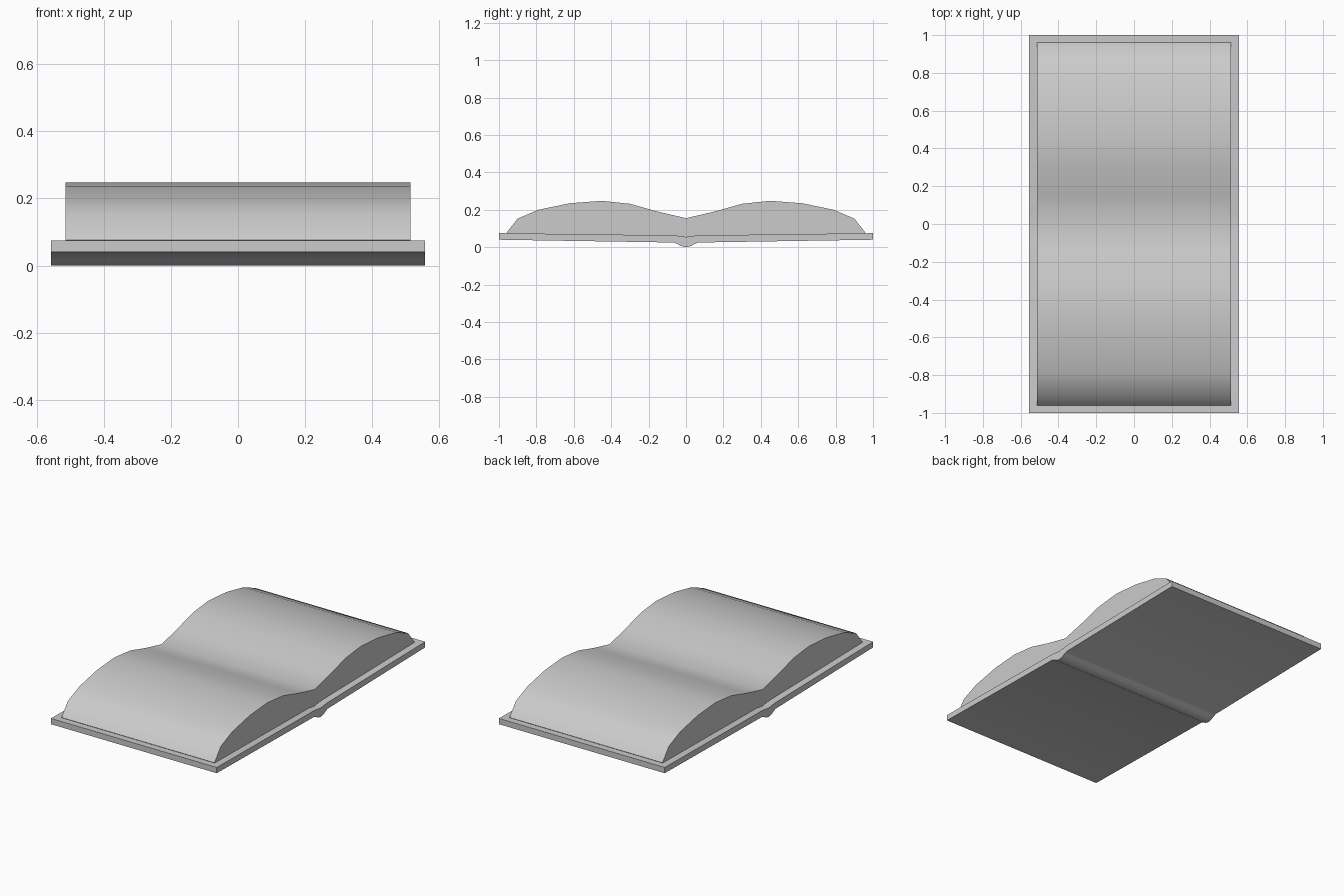
import bpy, bmesh

if "Cube" in bpy.data.objects:
    bpy.data.objects.remove(bpy.data.objects["Cube"])


def mirror_y(half):
    """Continue a half profile (starting on y = 0) to the other side."""
    return [(-y, z) for y, z in reversed(half) if y > 0] + half


def extrude_profile(name, top_half, bottom_half, half_width):
    """Sweep a closed y-z outline along x, symmetric about y = 0."""
    outline = mirror_y(top_half) + mirror_y(bottom_half)[::-1]
    bm = bmesh.new()
    left = [bm.verts.new((-half_width, y, z)) for y, z in outline]
    face = bm.faces.new(left)
    geom = bmesh.ops.extrude_face_region(bm, geom=[face])["geom"]
    moved = [g for g in geom if isinstance(g, bmesh.types.BMVert)]
    bmesh.ops.translate(bm, verts=moved, vec=(2 * half_width, 0, 0))
    bmesh.ops.recalc_face_normals(bm, faces=bm.faces)
    mesh = bpy.data.meshes.new(name)
    bm.to_mesh(mesh)
    bm.free()
    obj = bpy.data.objects.new(name, mesh)
    bpy.context.collection.objects.link(obj)
    bpy.ops.object.select_all(action='DESELECT')
    bpy.context.view_layer.objects.active = obj
    obj.select_set(True)
    bpy.ops.object.shade_smooth_by_angle(angle=0.8)
    return obj


# Open cover: two boards rising slightly outward, with a rounded spine below
cover_top = [(0, 0.055), (0.06, 0.063), (1.0, 0.075)]
cover_bottom = [(0, 0.0), (0.025, 0.006), (0.05, 0.019), (0.065, 0.025), (1.0, 0.04)]
extrude_profile("cover", cover_top, cover_bottom, 0.557)

# Page block: two arched stacks meeting in a central valley
page_top = [(0, 0.155), (0.15, 0.19), (0.30, 0.232), (0.45, 0.248),
            (0.62, 0.235), (0.79, 0.2), (0.90, 0.153), (0.96, 0.077)]
page_bottom = [(0, 0.05), (0.06, 0.06), (0.955, 0.07)]
extrude_profile("pages", page_top, page_bottom, 0.514)
